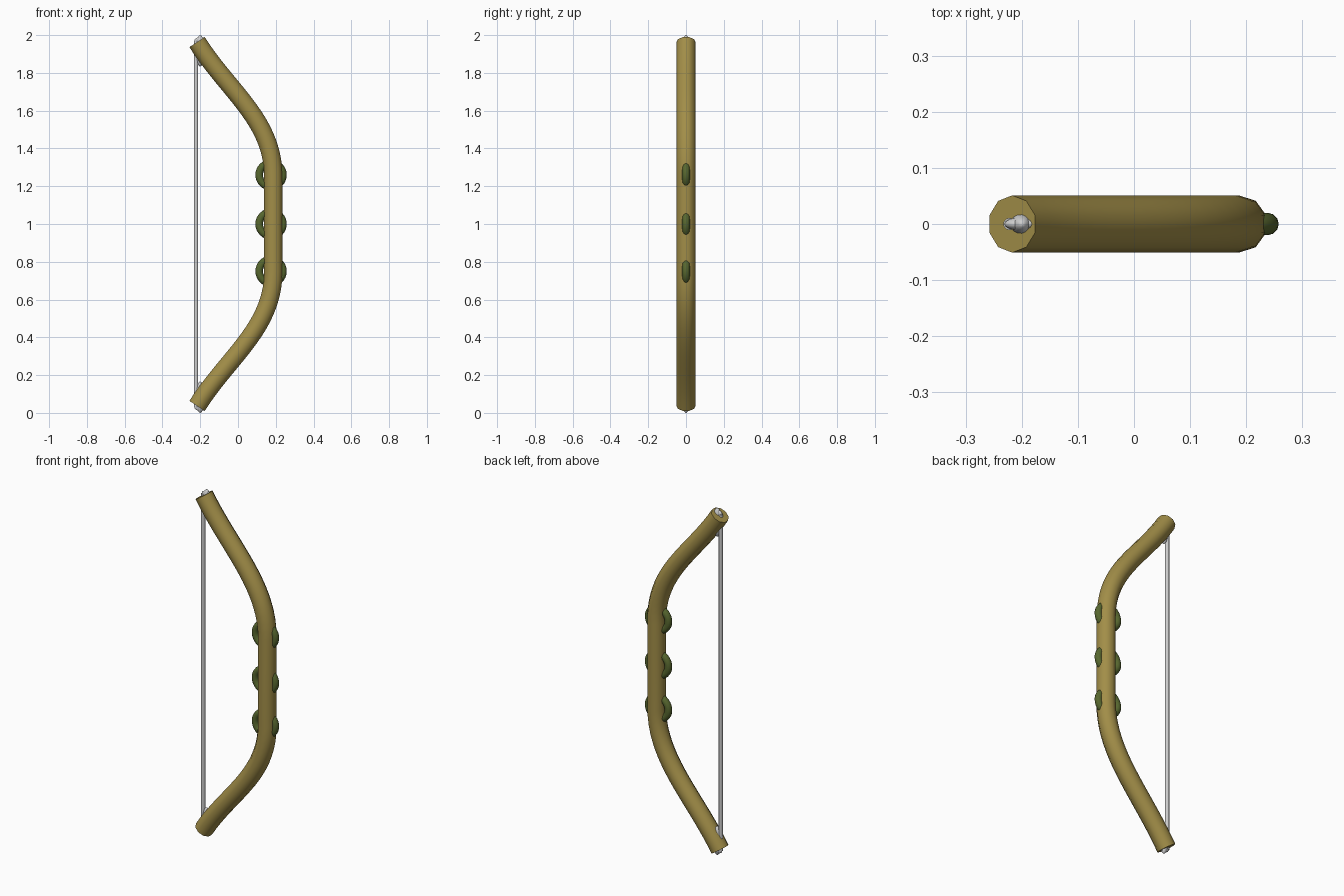
import bpy, bmesh, math
from mathutils import Vector, Matrix
from mathutils.geometry import interpolate_bezier

if "Cube" in bpy.data.objects:
    bpy.data.objects.remove(bpy.data.objects["Cube"])


def material(name, rgb):
    m = bpy.data.materials.new(name)
    m.diffuse_color = (*rgb, 1)
    m.use_nodes = True
    m.node_tree.nodes["Principled BSDF"].inputs["Base Color"].default_value = m.diffuse_color
    return m


wood = material("olive wood", (0.36, 0.27, 0.065))
moss = material("moss green", (0.095, 0.135, 0.028))
grey = material("pale grey", (0.62, 0.62, 0.62))


def finish(mat, name, angle=50):
    ob = bpy.context.object
    ob.name = name
    ob.data.materials.append(mat)
    bpy.ops.object.shade_smooth_by_angle(angle=math.radians(angle))
    return ob


def ellipsoid(name, loc, scale, mat):
    bpy.ops.mesh.primitive_uv_sphere_add(segments=16, ring_count=12, radius=1, location=loc)
    bpy.context.object.scale = scale
    bpy.ops.object.transform_apply(location=False, rotation=False, scale=True)
    finish(mat, name)


# Bow stave: ten-sided tube swept along a mirrored recurve path
upper = interpolate_bezier(Vector((0.187, 0, 1.25)), Vector((0.187, 0, 1.55)),
                           Vector((-0.05, 0, 1.70)), Vector((-0.217, 0, 1.963)), 20)
path = [Vector((p.x, 0, 2 - p.z)) for p in reversed(upper)] + list(upper)
bm = bmesh.new()
rings = []
for i, p in enumerate(path):
    t = (path[min(i + 1, len(path) - 1)] - path[max(i - 1, 0)]).normalized()
    n = Vector((t.z, 0, -t.x))
    ring = []
    for k in range(10):
        a = math.radians(90 + 36 * k)
        ring.append(bm.verts.new(p + 0.051 * (n * math.cos(a) + Vector((0, math.sin(a), 0)))))
    rings.append(ring)
for r, s in zip(rings, rings[1:]):
    for k in range(10):
        j = (k + 1) % 10
        bm.faces.new((r[k], r[j], s[j], s[k]))
bm.faces.new(rings[0])
bm.faces.new(rings[-1])
bmesh.ops.recalc_face_normals(bm, faces=bm.faces)
mesh = bpy.data.meshes.new("bow_stave")
bm.to_mesh(mesh)
bm.free()
stave = bpy.data.objects.new("bow_stave", mesh)
bpy.context.collection.objects.link(stave)
bpy.context.view_layer.objects.active = stave
stave.select_set(True)
finish(wood, "bow_stave")

# Grip rings threaded through the stave
for i, z in enumerate((0.75, 1.0, 1.26)):
    bpy.ops.mesh.primitive_torus_add(major_radius=0.063, minor_radius=0.02,
                                     major_segments=32, minor_segments=12,
                                     location=(0.175, 0, z), rotation=(math.pi / 2, 0, 0))
    finish(moss, f"grip_ring_{i + 1}")

# Bowstring
bpy.ops.mesh.primitive_cylinder_add(vertices=12, radius=0.011, depth=1.94, location=(-0.222, 0, 1))
finish(grey, "bowstring")

# String knots at both tips
for side, s in (("lower", -1), ("upper", 1)):
    ellipsoid(f"{side}_knot", (-0.2, 0, 1 + s * 0.917), (0.024, 0.023, 0.083), grey)
    ellipsoid(f"{side}_knot_wrap", (-0.2, 0, 1 + s * 0.97), (0.031, 0.012, 0.02), grey)
